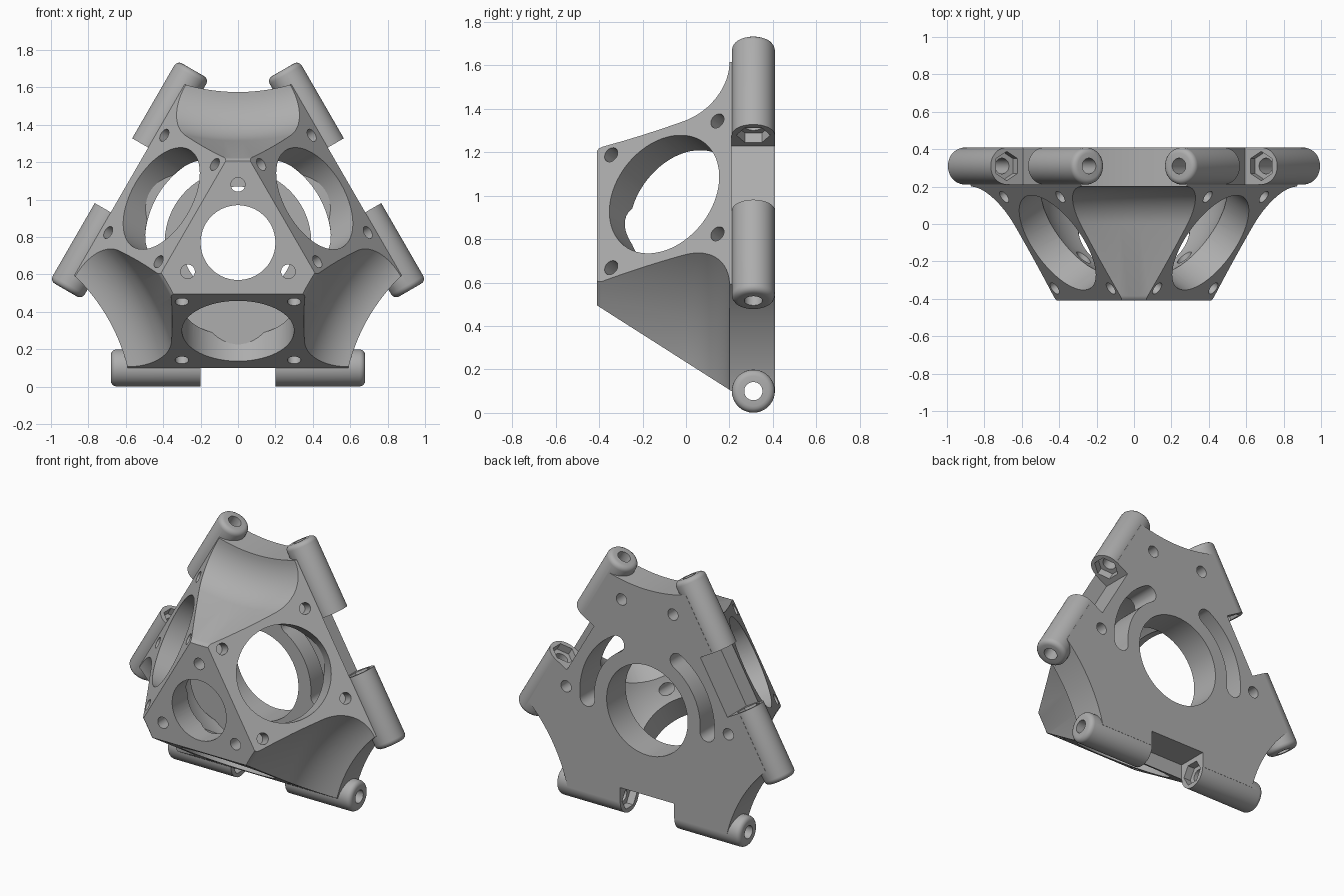
import bpy, bmesh
from math import sin, cos, pi, radians, sqrt
from mathutils import Vector, Matrix

cube = bpy.data.objects.get("Cube")
if cube:
    bpy.data.objects.remove(cube, do_unlink=True)

CENTRE = 0.77                          # height of the threefold axis
SIDE = 0.67                            # axis to plate edge
NOSE = 0.275                           # axis to nose edge
FRONT, PLATE, BACK = -0.41, 0.21, 0.41
PIN_Y = (PLATE + BACK) / 2
TURNS = [Matrix.Translation((0, 0, CENTRE)) @ Matrix.Rotation(k * 2 * pi / 3, 4, 'Y')
         for k in range(3)]


def loft(bm, rings, m=Matrix()):
    """Skin matching rings of points into a closed solid."""
    loops = [[bm.verts.new(m @ Vector(p)) for p in ring] for ring in rings]
    n = len(loops[0])
    for a, b in zip(loops, loops[1:]):
        for i in range(n):
            j = (i + 1) % n
            bm.faces.new((a[i], a[j], b[j], b[i]))
    bm.faces.new(loops[0][::-1])
    bm.faces.new(loops[-1])


def prism(bm, outline, y0, y1, m=Matrix()):
    loft(bm, [[(x, y, z) for x, z in outline] for y in (y0, y1)], m)


def circle(at, direction, r, n, shift=.5):
    q = Vector(direction).to_track_quat('Z', 'Y')
    return [Vector(at) + q @ Vector((r * cos((i + shift) * 2 * pi / n),
                                     r * sin((i + shift) * 2 * pi / n), 0)) for i in range(n)]


def rod(bm, a, b, r, m=Matrix(), n=48, shift=.5):
    d = Vector(b) - Vector(a)
    loft(bm, [circle(a, d, r, n, shift), circle(b, d, r, n, shift)], m)


def arc(r, a0, a1, n, cx=0, cz=0):
    steps = [radians(a0 + (a1 - a0) * i / n) for i in range(n + 1)]
    return [(cx + r * cos(t), cz + r * sin(t)) for t in steps]


def make(name, build):
    bm = bmesh.new()
    build(bm)
    bmesh.ops.recalc_face_normals(bm, faces=bm.faces)
    mesh = bpy.data.meshes.new(name)
    bm.to_mesh(mesh)
    bm.free()
    ob = bpy.data.objects.new(name, mesh)
    bpy.context.collection.objects.link(ob)
    return ob


def combine(target, operation, tool):
    """Apply one boolean to target and discard the tool."""
    tool.hide_render = True
    mod = target.modifiers.new("tool", 'BOOLEAN')
    mod.operation, mod.object, mod.solver = operation, tool, 'EXACT'
    bpy.context.view_layer.objects.active = target
    bpy.ops.object.modifier_apply(modifier=mod.name)
    bpy.data.objects.remove(tool, do_unlink=True)


# Triangular block: tapered nose on a flat plate
def block(bm):
    loft(bm, [[(2 * d * cos(a), y, 2 * d * sin(a)) for a in (pi / 2, pi * 7 / 6, pi * 11 / 6)]
              for y, d in ((FRONT, NOSE), (PLATE, SIDE), (BACK, SIDE))], TURNS[0])


# Scooped corners: a curved profile turned about a distant axis
def scoops(bm):
    hub = 2.595
    profile = [(-.5, 1.12), (-.41, 1.205), (-.4, 1.216), (-.385, 1.223)]
    profile += arc(.27, -75, 0, 16, -.07, 1.575) + [(.5, 1.575)]
    for m in TURNS:
        loft(bm, [circle((0, y, hub - CENTRE), (0, 1, 0), hub - z, 160)
                  for y, z in profile], m)


# Round hinge barrels with softened outer ends
def barrels(bm):
    shape = [(.15, .099), (.65, .099)]
    shape += [(.65 + .03 * sin(t * pi / 8), .069 + .03 * cos(t * pi / 8)) for t in range(1, 5)]
    for m in TURNS:
        for s in (-1, 1):
            loft(bm, [circle((s * x, PIN_Y, -SIDE), (1, 0, 0), r, 48) for x, r in shape], m)


def notches(bm):
    for m in TURNS:
        prism(bm, [(-.2, -.57), (.2, -.57), (.2, -.9), (-.2, -.9)], PLATE, .5, m)


def pin_holes(bm):
    for m in TURNS:
        rod(bm, (-.8, PIN_Y, -SIDE), (.8, PIN_Y, -SIDE), .042, m, 32)


def nut_pockets(bm):
    for m in TURNS:
        rod(bm, (-.25, PIN_Y, -SIDE), (.25, PIN_Y, -SIDE), .078, m, 6, 0)


# Hollow inside: a ball joined to three windows, flat where the plate begins
run, rise = PLATE - FRONT, SIDE - NOSE
slant = sqrt(run * run + rise * rise)
along = Vector((0, run, -rise)) / slant
inward = Vector((0, rise, run)) / slant
middle = Vector((0, (FRONT + PLATE) / 2, -(SIDE + NOSE) / 2))


def ball(bm):
    bmesh.ops.create_uvsphere(bm, u_segments=72, v_segments=36, radius=.5,
                              matrix=Matrix.Translation((0, PLATE, CENTRE)))


def plate_space(bm):
    prism(bm, [(-2, -2), (2, -2), (2, 2), (-2, 2)], PLATE, 2, TURNS[0])


# Bolt holes in the sloping sides
def side_holes(bm):
    for m in TURNS:
        for sx in (-.3, .3):
            for st in (-.29, .29):
                p = middle + Vector((sx, 0, 0)) + along * st
                rod(bm, p - inward * .03, p + inward * .12, .036, m, 24)


# Centre bore, nose bolt holes, curved slots and rear bolt holes
def front_holes(bm):
    rod(bm, (0, -.5, 0), (0, .1, 0), .2, TURNS[0], 64)
    for m in TURNS:
        rod(bm, (0, -.5, .31), (0, -.1, .31), .038, m, 24)


def back_holes(bm):
    rod(bm, (0, .2, 0), (0, .5, 0), .3, TURNS[0], 64)
    r, w, lo, hi = .445, .053, -5, 60
    ends = [(r * cos(radians(a)), r * sin(radians(a))) for a in (lo, hi)]
    slot = arc(r + w, lo, hi, 24) + arc(w, hi, hi + 180, 10, *ends[1])[1:]
    slot += arc(r - w, hi, lo, 24)[1:] + arc(w, lo + 180, lo + 360, 10, *ends[0])[1:-1]
    for s in (-1, 1):
        prism(bm, [(s * x, z) for x, z in slot], .205, .5, TURNS[0])
        for x, z in ((.6, 0), (.19, .69)):
            rod(bm, (s * x, .29, z), (s * x, .5, z), .038, TURNS[0], 24)


hollow = make("hollow", ball)
for m in TURNS:
    combine(hollow, 'UNION', make("window", lambda bm: rod(
        bm, middle - inward * .1, middle + inward * 1.2, .3, m, 64)))
combine(hollow, 'DIFFERENCE', make("plate_space", plate_space))

bracket = make("corner_bracket", block)
combine(bracket, 'DIFFERENCE', make("scoops", scoops))
combine(bracket, 'UNION', make("barrels", barrels))
combine(bracket, 'DIFFERENCE', hollow)
for cut in (notches, pin_holes, nut_pockets, side_holes, front_holes, back_holes):
    combine(bracket, 'DIFFERENCE', make("cut", cut))

# Plain grey finish
grey = bpy.data.materials.new("plain_grey")
grey.use_nodes = True
colour = (.42, .42, .42, 1)
grey.diffuse_color = colour
grey.node_tree.nodes["Principled BSDF"].inputs["Base Color"].default_value = colour
bracket.data.materials.clear()
bracket.data.materials.append(grey)

bpy.ops.object.select_all(action='DESELECT')
bracket.select_set(True)
bpy.context.view_layer.objects.active = bracket
bpy.ops.object.shade_smooth_by_angle(angle=radians(30))
